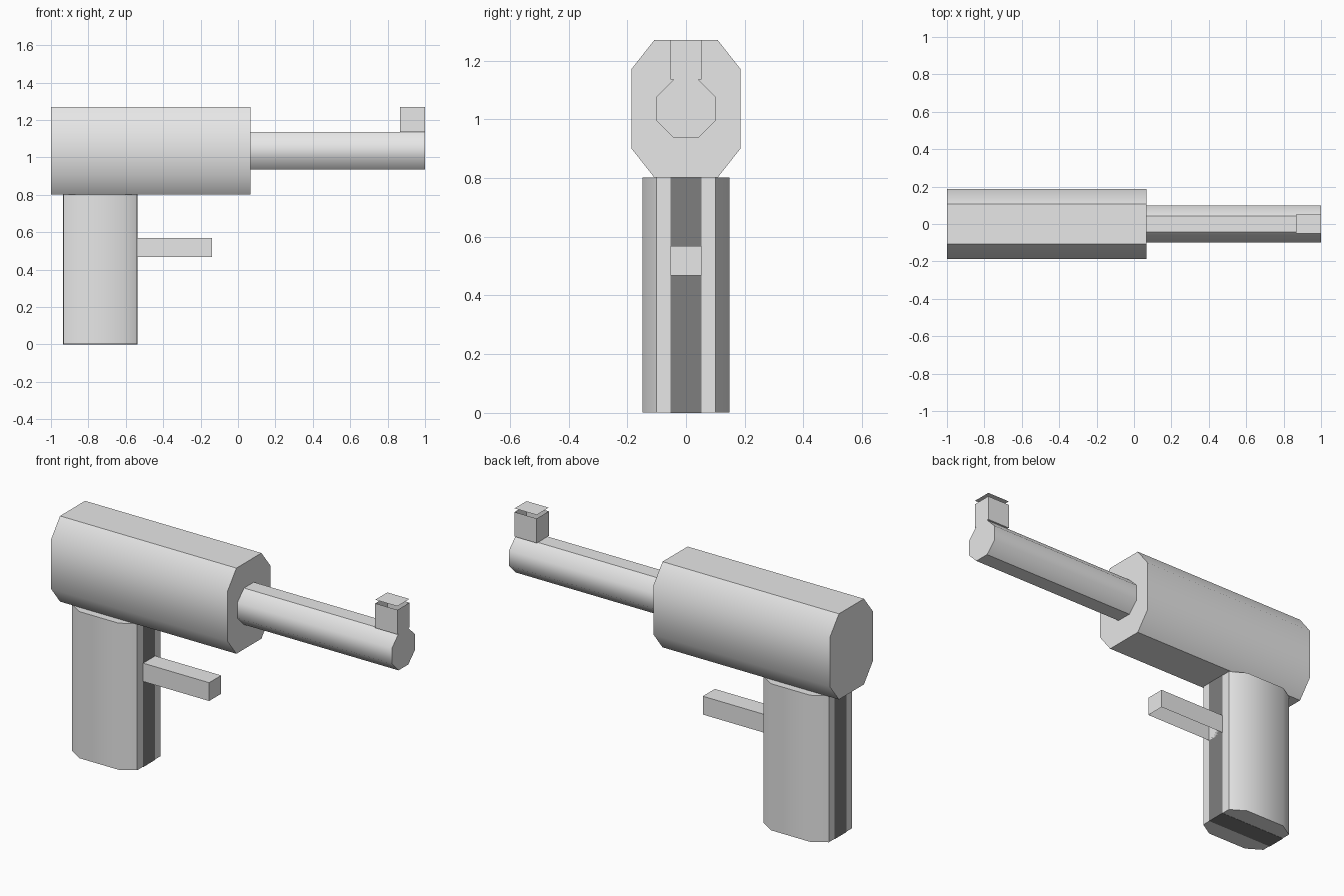
import bpy, bmesh, math
from mathutils import Vector

if "Cube" in bpy.data.objects:
    bpy.data.objects.remove(bpy.data.objects["Cube"])


def material(name, value):
    m = bpy.data.materials.new(name)
    m.diffuse_color = (value, value, value, 1)
    m.use_nodes = True
    m.node_tree.nodes["Principled BSDF"].inputs["Base Color"].default_value = m.diffuse_color
    return m


light = material("light grey", 0.8)
dark = material("dark grey", 0.21)


def finish(name, bm, mat):
    me = bpy.data.meshes.new(name)
    bm.to_mesh(me)
    bm.free()
    me.materials.append(mat)
    ob = bpy.data.objects.new(name, me)
    bpy.context.collection.objects.link(ob)
    return ob


def octagon(a, b, fa, fb):
    """Outline with half sizes a, b and half flats fa, fb."""
    return [(a, -fb), (a, fb), (fa, b), (-fa, b),
            (-a, fb), (-a, -fb), (-fa, -b), (fa, -b)]


def prism(name, outline, to_3d, length):
    """Extrude an outline along a vector; smooth sides, flat caps and tops."""
    bm = bmesh.new()
    face = bm.faces.new([bm.verts.new(to_3d(u, v)) for u, v in outline])
    out = bmesh.ops.extrude_face_region(bm, geom=[face], use_keep_orig=True)
    moved = [g for g in out["geom"] if isinstance(g, bmesh.types.BMVert)]
    bmesh.ops.translate(bm, verts=moved, vec=Vector(length))
    bmesh.ops.recalc_face_normals(bm, faces=bm.faces)
    bm.normal_update()
    for f in bm.faces:
        f.smooth = True
    for e in bm.edges:
        flat = any(abs(f.normal.z) > 0.99 for f in e.link_faces)
        e.smooth = not flat and e.calc_face_angle(0) < math.radians(50)
    return finish(name, bm, light)


def box(name, lo, hi, mat=light, lift=0.0, open_bottom=False):
    """Box between two corners; lift detaches the top face and raises it."""
    lo, hi = Vector(lo), Vector(hi)
    bm = bmesh.new()
    bmesh.ops.create_cube(bm, size=1)
    for v in bm.verts:
        v.co = [(lo[i] + hi[i]) / 2 + v.co[i] * (hi[i] - lo[i]) for i in range(3)]
    if open_bottom:
        low = min(bm.faces, key=lambda f: f.calc_center_median().z)
        bmesh.ops.delete(bm, geom=[low], context='FACES_ONLY')
    if lift:
        top = max(bm.faces, key=lambda f: f.calc_center_median().z)
        out = bmesh.ops.split(bm, geom=[top])
        verts = [g for g in out["geom"] if isinstance(g, bmesh.types.BMVert)]
        bmesh.ops.translate(bm, verts=verts, vec=(0, 0, lift))
    return finish(name, bm, mat)


# Main housing and barrel, both along x
prism("body", octagon(0.186, 0.234, 0.108, 0.135),
      lambda u, v: (-1, u, 1.036 + v), (1.066, 0, 0))
prism("barrel", octagon(0.1, 0.1, 0.042, 0.042),
      lambda u, v: (0.066, u, 1.036 + v), (0.934, 0, 0))
# Upright grip with a dark core showing on its front and back
prism("grip", octagon(0.197, 0.149, 0.118, 0.1),
      lambda u, v: (-0.736 + u, v, 0.001), (0, 0, 0.801))
box("grip_core", (-0.935, -0.052, 0), (-0.537, 0.052, 0.802), dark)
# Trigger bar, open underneath, and front sight with its loose top plate
box("trigger", (-0.537, -0.052, 0.468), (-0.138, 0.052, 0.568), open_bottom=True)
box("front_sight", (0.866, -0.052, 1.136), (1.0, 0.052, 1.27), lift=0.02)
